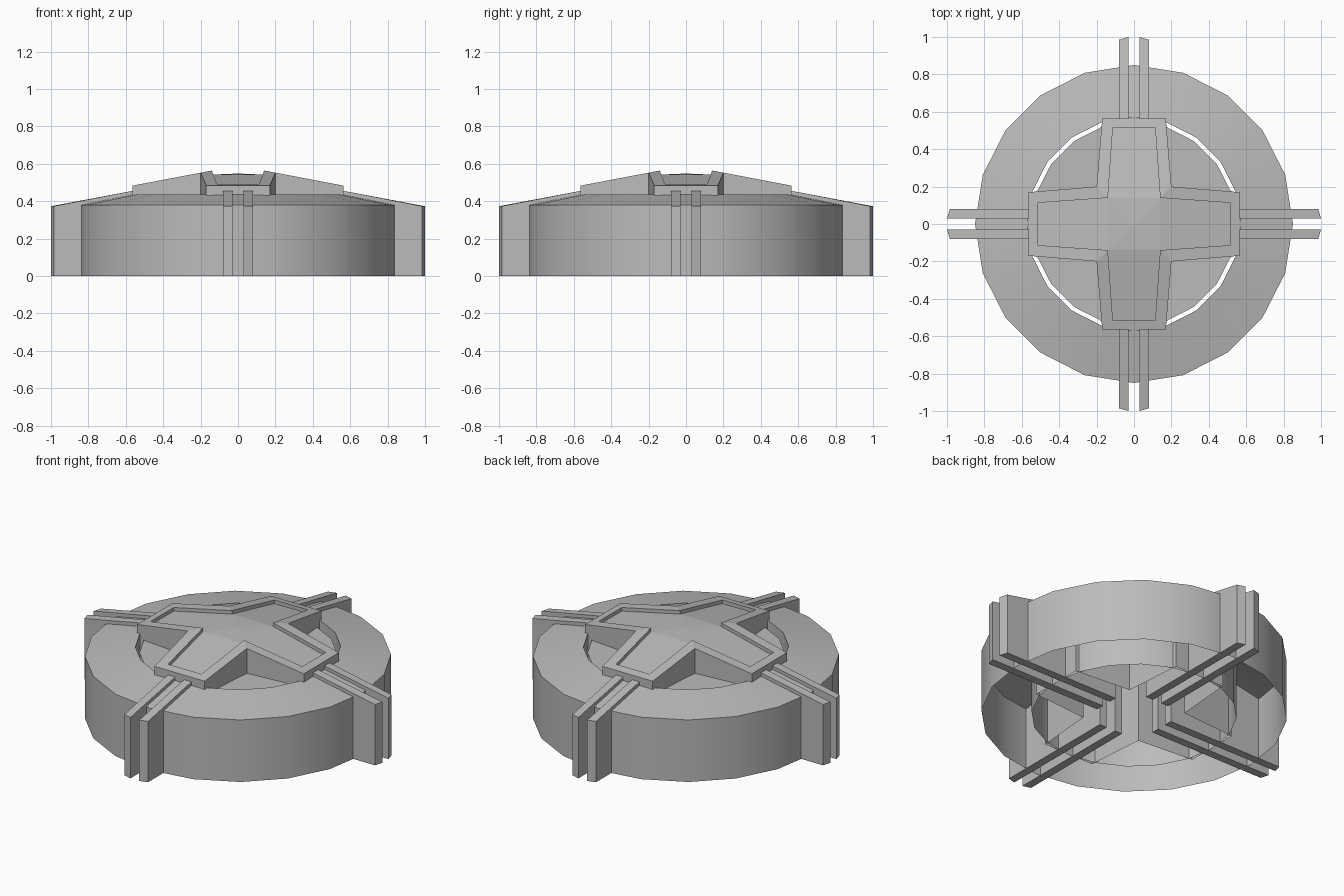
import bpy, bmesh, math
from mathutils import Matrix, Vector

cube = bpy.data.objects.get("Cube")
if cube:
    bpy.data.objects.remove(cube, do_unlink=True)

grey = bpy.data.materials.new("plain grey")
grey.use_nodes = True
colour = (0.5, 0.5, 0.5, 1)
grey.diffuse_color = colour
grey.node_tree.nodes["Principled BSDF"].inputs["Base Color"].default_value = colour

SIDES = 20
RING_R, HOLE_R, DISC_R = 0.85, 0.57, 0.547
FLOOR_Z = 0.40


def finish(bm, name, smooth=False):
    bmesh.ops.recalc_face_normals(bm, faces=bm.faces)
    mesh = bpy.data.meshes.new(name)
    bm.to_mesh(mesh)
    bm.free()
    obj = bpy.data.objects.new(name, mesh)
    mesh.materials.append(grey)
    bpy.context.collection.objects.link(obj)
    if smooth:
        bpy.ops.object.select_all(action='DESELECT')
        obj.select_set(True)
        bpy.context.view_layer.objects.active = obj
        bpy.ops.object.shade_smooth_by_angle(angle=math.radians(30))
    return obj


def bridge(bm, a, b):
    n = len(a)
    for i in range(n):
        bm.faces.new((a[i], a[(i + 1) % n], b[(i + 1) % n], b[i]))


def turned(points, k):
    """Rotate flat points by k quarter turns."""
    rot = Matrix.Rotation(k * math.pi / 2, 2)
    return [rot @ Vector(p) for p in points]


# Hollow ring: outer wall, sloping roof and inner wall, open underneath
bm = bmesh.new()
loops = []
for r, z in ((RING_R, 0), (RING_R, 0.38), (HOLE_R, 0.435), (HOLE_R, 0)):
    loops.append([bm.verts.new((r * math.cos(math.tau * i / SIDES),
                                r * math.sin(math.tau * i / SIDES), z))
                  for i in range(SIDES)])
for a, b in zip(loops, loops[1:]):
    bridge(bm, a, b)
finish(bm, "hollow_ring", smooth=True)


# Cross: open-bottomed shell with raised rim and sunken sloping panel
def cross_outline(tip, half, corner):
    pts = []
    for k in range(4):
        pts += turned([(tip, -half), (tip, half), (corner, corner)], k)
    return pts


def rim_z(p):
    return 0.483 + 0.19 * (0.565 - max(abs(p.x), abs(p.y)))


bm = bmesh.new()
outer = cross_outline(0.565, 0.17, 0.2)
inner = cross_outline(0.515, 0.113, 0.14)
base = [bm.verts.new((p.x, p.y, 0)) for p in outer]
rim_out = [bm.verts.new((p.x, p.y, rim_z(p))) for p in outer]
rim_in = [bm.verts.new((p.x, p.y, rim_z(p))) for p in inner]
panel = [bm.verts.new((p.x, p.y, rim_z(p) - 0.022)) for p in inner]
for a, b in ((base, rim_out), (rim_out, rim_in), (rim_in, panel)):
    bridge(bm, a, b)
apex = bm.verts.new((0, 0, 0.548))
for k in range(4):
    i = 3 * k
    bm.faces.new((panel[i - 1], panel[i], panel[i + 1], panel[i + 2]))
    bm.faces.new((panel[i - 1], panel[i + 2], apex))
finish(bm, "cross_cover")

# Floor sectors between the cross arms, leaving a narrow gap to the ring
bm = bmesh.new()
step = math.tau / SIDES
sector = [(0.2, 0.2), (0.172, 0.17), (0.52, 0.17)]
sector = [(0.2, 0.2), (0.523, 0.173)]
sector += [(DISC_R * math.cos(step * i), DISC_R * math.sin(step * i)) for i in range(2, 4)]
sector.insert(2, (DISC_R * math.cos(step), DISC_R * math.sin(step)))
sector += [(DISC_R * math.cos(step * 4), DISC_R * math.sin(step * 4)), (0.173, 0.523)]
for k in range(4):
    bm.faces.new([bm.verts.new((p.x, p.y, FLOOR_Z)) for p in turned(sector, k)])
finish(bm, "floor_sectors")

# Paired upright fins on each side, with slanted tips and sloping tops
bm = bmesh.new()
for k in range(4):
    for side in (-1, 1):
        faces = []
        for lateral, tip in ((0.03, 1.0), (0.08, 0.985)):
            profile = ((0.2, 0), (tip, 0), (tip, 0.373), (0.565, 0.455), (0.2, 0.505))
            verts = []
            for r, z in profile:
                p = turned([(r, side * lateral)], k)[0]
                verts.append(bm.verts.new((p.x, p.y, z)))
            bm.faces.new(verts)
            faces.append(verts)
        bridge(bm, *faces)
finish(bm, "side_fins")
